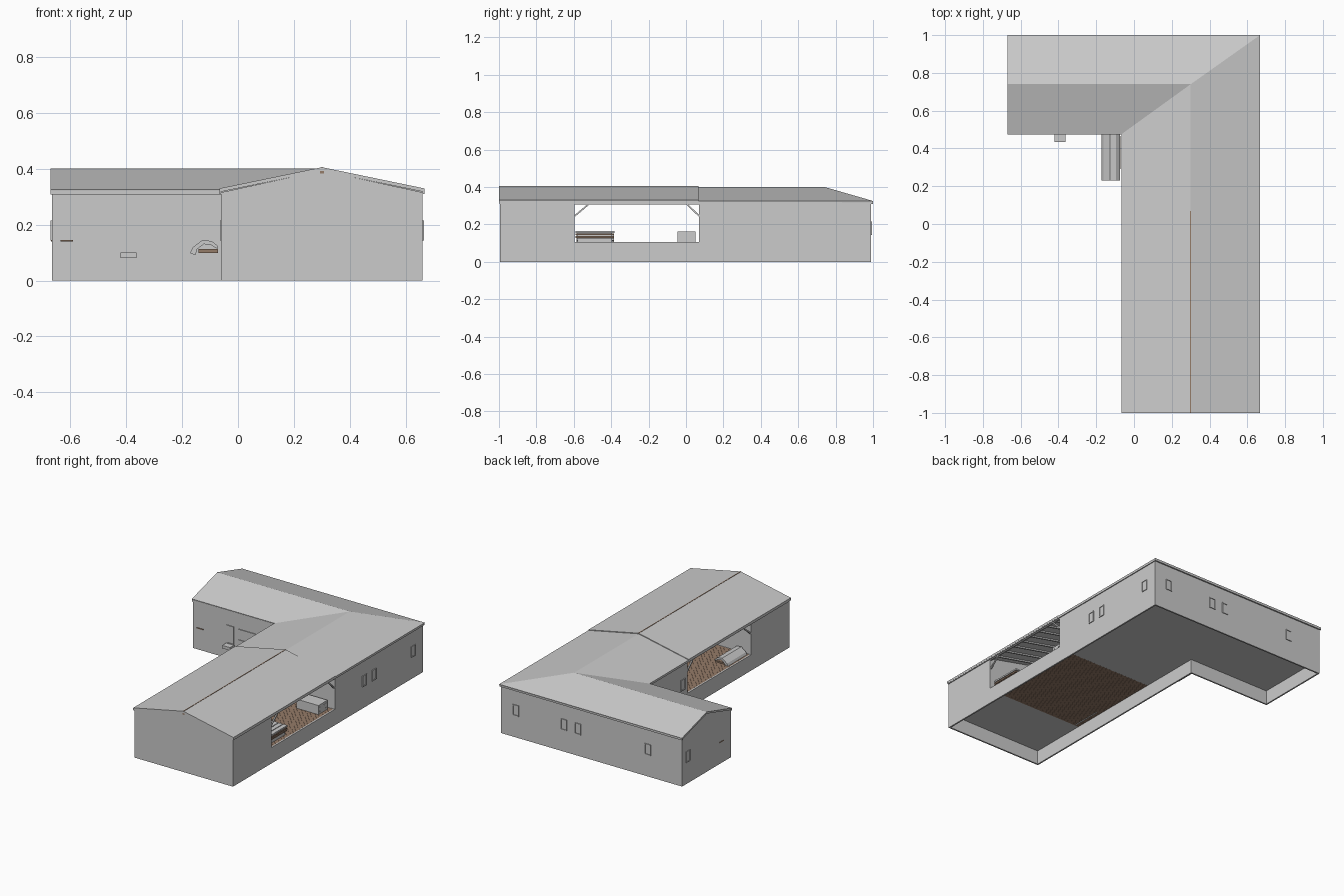
import bpy, bmesh, math
from mathutils import Vector

if "Cube" in bpy.data.objects:
    bpy.data.objects.remove(bpy.data.objects["Cube"])


def mesh(name, verts, faces):
    me = bpy.data.meshes.new(name)
    me.from_pydata(verts, [], faces)
    bm = bmesh.new()
    bm.from_mesh(me)
    bmesh.ops.recalc_face_normals(bm, faces=bm.faces)
    bm.to_mesh(me)
    bm.free()
    ob = bpy.data.objects.new(name, me)
    bpy.context.collection.objects.link(ob)
    return ob


def prism(name, pts, y0, y1, along="y"):
    """Extrude a (horizontal, z) outline along y or x."""
    n = len(pts)
    place = (lambda p, t: (p[0], t, p[1])) if along == "y" else (lambda p, t: (t, p[0], p[1]))
    verts = [place(p, y0) for p in pts] + [place(p, y1) for p in pts]
    faces = [tuple(range(n)), tuple(range(2 * n - 1, n - 1, -1))]
    faces += [(i, (i + 1) % n, n + (i + 1) % n, n + i) for i in range(n)]
    return mesh(name, verts, faces)


def box(name, x0, x1, y0, y1, z0, z1):
    return prism(name, [(x0, z0), (x1, z0), (x1, z1), (x0, z1)], y0, y1)


def beam(name, a, b, w):
    a, b = Vector(a), Vector(b)
    ob = box(name, -w / 2, w / 2, -w / 2, w / 2, 0, (b - a).length)
    ob.location = a
    ob.rotation_euler = (b - a).to_track_quat("Z", "Y").to_euler()
    return ob


wood = bpy.data.materials.new("wood")
wood.diffuse_color = (0.3, 0.2, 0.14, 1)
wood.use_nodes = True
wood.node_tree.nodes["Principled BSDF"].inputs["Base Color"].default_value = wood.diffuse_color

XL, XR, XW, YW, T = -0.06, 0.66, -0.665, 0.48, 0.01
TOP, SILL, HEAD = 0.315, 0.105, 0.305
P0, P1 = -0.595, 0.07          # porch limits along y

# Outer walls
box("back_wall", XW, XR, 0.99 - T, 0.99, 0, TOP)
box("west_wing_front_wall", XW, XL + T, YW, YW + T, 0, TOP)
for side, x in (("left", XL), ("right", XR - T)):
    box(side + "_front_room_wall", x, x + T, -0.995, P0, 0, TOP)
    box(side + "_porch_parapet", x, x + T, P0, P1, 0, SILL)
    box(side + "_porch_lintel", x, x + T, P0, P1, HEAD, TOP)
    box(side + "_rear_room_wall", x, x + T, P1, YW + T if side == "left" else 0.99, 0, TOP)
    # Diagonal corner braces
    xc = x + T / 2
    beam(side + "_front_brace", (xc, P0, 0.245), (xc, P0 + 0.075, HEAD + 0.003), 0.008)
    beam(side + "_rear_brace", (xc, P1, 0.245), (xc, P1 - 0.065, HEAD + 0.003), 0.008)

# Gable walls and porch partitions
gable = [(XL, 0), (XR, 0), (XR, TOP), (0.30, 0.393), (XL, TOP)]
upper = [(XL, SILL)] + [(XR, SILL)] + gable[2:]
prism("front_gable_wall", gable, -0.995, -0.995 + T)
prism("front_porch_partition", upper, P0 - T, P0)
prism("rear_porch_partition", upper, P1, P1 + T)
prism("west_gable_wall", [(YW, 0), (0.99, 0), (0.99, TOP), (0.74, 0.388), (YW, TOP)],
      XW, XW + T, "x")

# Floors
box("front_room_floor", XL + T, XR - T, -0.99, P0, 0.093, 0.103)
box("rear_room_floor", XL + T, XR - T, P1, 0.98, 0.093, 0.103)
box("west_wing_floor", XW + T, XL + T, YW + T, 0.98, 0.093, 0.103)
n = 42
step = (P1 - P0) / n
for i in range(n):
    y = P0 + i * step
    box("porch_floor_plank", XL + T, XR - T, y, y + step * 0.96, 0.093, 0.103).data.materials.append(wood)

# Rear L-shaped roof with valley and hip
E, R = 0.325, 0.40
v = [(-0.67, 0.475, E), (-0.67, 0.74, R), (-0.67, 1, E), (0.667, 1, E), (0.30, 0.74, R),
     (-0.067, 0.475, E), (-0.067, 0.06, E), (0.30, 0.06, R), (0.667, 0.06, E)]
roof = mesh("rear_roof", v, [(0, 5, 4, 1), (1, 4, 3, 2), (5, 6, 7, 4), (4, 7, 8, 3)])
if roof.data.polygons[0].normal.z < 0:
    roof.data.flip_normals()
sol = roof.modifiers.new("thickness", "SOLIDIFY")
sol.thickness, sol.offset = 0.012, -1

# Front roof, sitting slightly proud of the rear one
outer = [(-0.067, E + 0.004), (0.30, 0.405), (0.667, E + 0.004)]
prism("front_roof", outer + [(x, z - 0.013) for x, z in reversed(outer)], -1, 0.068)
box("ridge_beam", 0.293, 0.307, -1, 0.068, 0.382, 0.395).data.materials.append(wood)
box("ridge_cap", 0.297, 0.303, -1, 0.068, 0.402, 0.406).data.materials.append(wood)

# Eave fascias
box("west_wing_front_fascia", -0.67, XL, 0.474, 0.48, 0.308, 0.322)
box("back_fascia", -0.67, 0.667, 0.99, 0.999, 0.31, 0.322)
for x in (-0.066, XR):
    box("side_fascia", x, x + 0.006, -0.998, 0.475 if x < 0 else 0.999, 0.31, 0.324)

# Porch rafters
for i in range(8):
    y = P0 + 0.05 + i * (P1 - P0 - 0.1) / 7
    for x in (XL, XR):
        beam("porch_rafter", (x, y, 0.313), (0.30, y, 0.387), 0.01)


def opening(name, axis, pos, out, c, w, z0, z1):
    """Framed pane on a wall; axis is the wall normal, out the outward sign."""
    def part(nm, a, b, lo, hi, d):
        p, q = sorted((pos - out * 0.002, pos + out * d))
        if axis == "x":
            return box(nm, p, q, a, b, lo, hi)
        return box(nm, a, b, p, q, lo, hi)
    a, b, f = c - w / 2, c + w / 2, 0.005
    part(name + "_pane", a, b, z0, z1, 0.001)
    for s0, s1, lo, hi in ((a, a + f, z0, z1), (b - f, b, z0, z1),
                           (a + f, b - f, z0, z0 + f), (a + f, b - f, z1 - f, z1)):
        part(name + "_frame", s0, s1, lo, hi, 0.005)


# Windows and door
for y in (0.378, 0.478, 0.888):
    opening("right_window", "x", XR, 1, y, 0.045, 0.143, 0.215)
for x in (0.55, 0.20, 0.097, -0.415):
    opening("back_window", "y", 0.99, 1, x, 0.045, 0.143, 0.215)
opening("left_window", "x", XL, -1, 0.12, 0.045, 0.143, 0.215)
opening("west_window", "x", XW, -1, 0.93, 0.04, 0.143, 0.215)
opening("front_window", "y", YW, -1, -0.26, 0.15, 0.14, 0.215)
opening("front_door", "y", YW, -1, -0.392, 0.055, 0.10, 0.22)
box("door_step", -0.42, -0.363, 0.435, YW, 0.08, 0.10)
box("front_ledge", -0.635, -0.59, 0.474, YW, 0.14, 0.144).data.materials.append(wood)
box("west_ledge", XW - 0.004, XW, 0.56, 0.60, 0.14, 0.144).data.materials.append(wood)


# Loungers with a curved back
def lounger(name, x, y0, y1, flip=1):
    curve = [(0, 0.098), (0.01, 0.118), (0.045, 0.145), (0.078, 0.141), (0.098, 0.125),
             (0.098, 0.113), (0.076, 0.127), (0.05, 0.130), (0.026, 0.112), (0.02, 0.09)]
    prism(name + "_shell", [(x + flip * a, z) for a, z in curve], y0, y1)
    a, b = sorted((x + flip * 0.03, x + flip * 0.1))
    box(name + "_base", a, b, y0 + 0.06, y1 - 0.01, 0.098, 0.112).data.materials.append(wood)


lounger("outdoor_lounger", -0.172, 0.23, 0.475)
lounger("porch_lounger", -0.04, -0.585, -0.385)

# Slatted porch bench
box("bench_base", 0.48, 0.62, -0.58, -0.395, 0.103, 0.125)
for z in (0.128, 0.142):
    box("bench_rail", 0.475, 0.628, -0.59, -0.385, z, z + 0.009).data.materials.append(wood)
box("bench_core", 0.49, 0.61, -0.58, -0.395, 0.125, 0.155)
for i in range(5):
    x = 0.47 + i * 0.033
    box("bench_slat", x, x + 0.028, -0.59, -0.383, 0.155, 0.165)

# Storage chest with round studs
box("chest", 0.46, 0.62, -0.045, 0.05, 0.103, 0.163)
for y, z in ((-0.03, 0.12), (-0.03, 0.148), (0.015, 0.145), (0.035, 0.12), (0.035, 0.148)):
    bpy.ops.mesh.primitive_cylinder_add(vertices=8, radius=0.004, depth=0.004,
                                        location=(0.621, y, z), rotation=(0, math.pi / 2, 0))
    bpy.context.object.name = "chest_stud"
